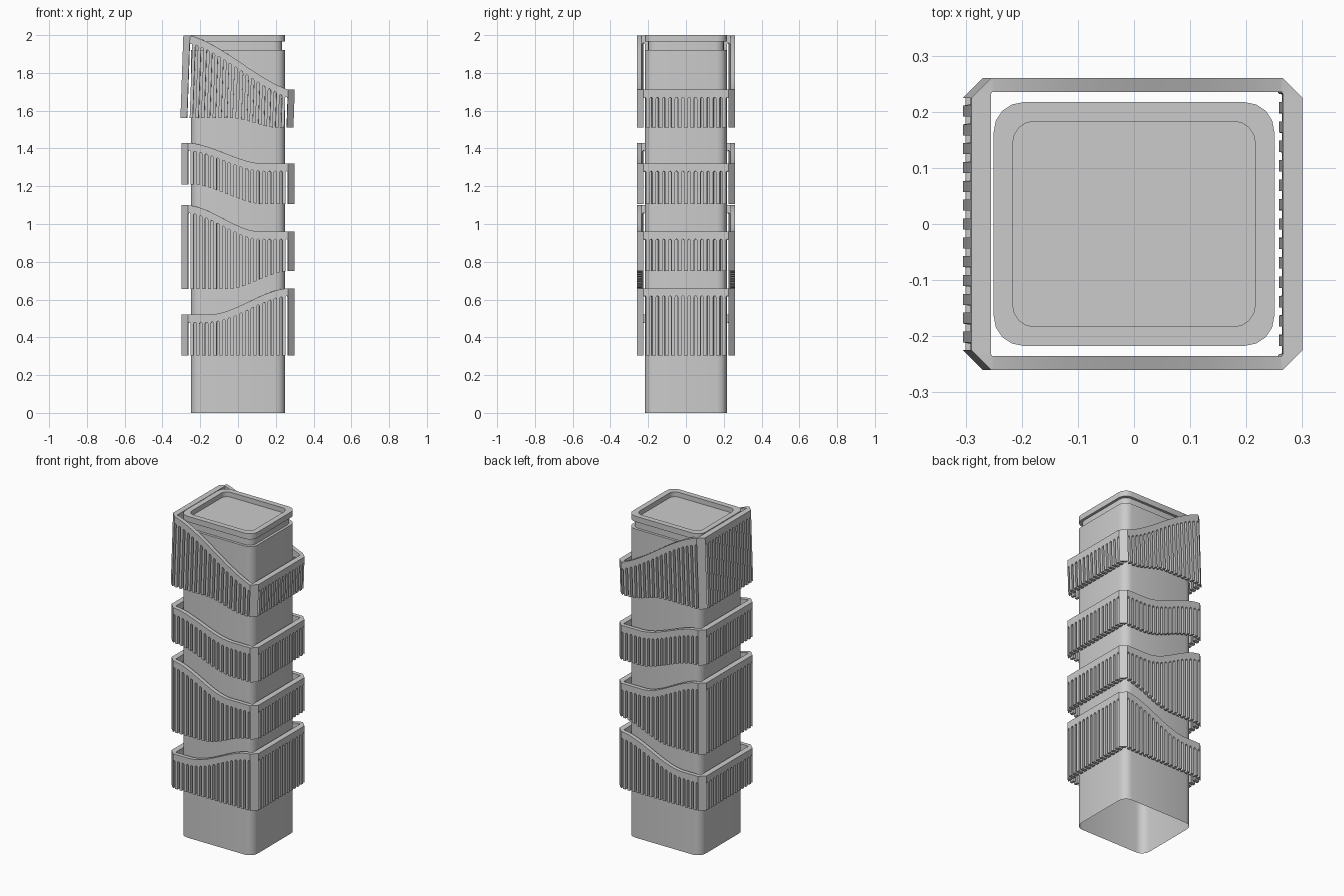
import bpy, bmesh, math

if "Cube" in bpy.data.objects:
    bpy.data.objects.remove(bpy.data.objects["Cube"])


def finish(bm, name):
    bmesh.ops.remove_doubles(bm, verts=bm.verts, dist=1e-5)
    bmesh.ops.recalc_face_normals(bm, faces=bm.faces)
    me = bpy.data.meshes.new(name)
    bm.to_mesh(me)
    bm.free()
    ob = bpy.data.objects.new(name, me)
    bpy.context.collection.objects.link(ob)
    bpy.ops.object.select_all(action='DESELECT')
    ob.select_set(True)
    bpy.context.view_layer.objects.active = ob
    bpy.ops.object.shade_smooth_by_angle(angle=math.radians(28))
    return ob


def rounded_rect(hx, hy, r, seg=4):
    pts = []
    for k, (sx, sy) in enumerate([(1, 1), (-1, 1), (-1, -1), (1, -1)]):
        for i in range(seg + 1):
            a = (k + i / seg) * math.pi / 2
            pts.append((sx * (hx - r) + r * math.cos(a), sy * (hy - r) + r * math.sin(a)))
    return pts


# Tower core: stacked rounded sections, roof groove, sunken roof, open base
bm = bmesh.new()
rows = []
for inset, z in [(0, 0), (0, 1.92), (.016, 1.92), (.016, 1.965), (0, 1.965),
                 (0, 2), (.034, 2), (.034, 1.97)]:
    pts = rounded_rect(.25 - inset, .217 - inset, .052 - inset * .4)
    rows.append([bm.verts.new((x, y, z)) for x, y in pts])
for a, b in zip(rows, rows[1:]):
    for i in range(len(a)):
        j = (i + 1) % len(a)
        bm.faces.new((a[i], a[j], b[j], b[i]))
bm.faces.new(rows[-1])
finish(bm, "tower_core")


def ease(x0, z0, x1, z1, smooth=1.0):
    """Height curve along x, level outside x0..x1."""
    def f(x):
        t = min(1, max(0, (x - x0) / (x1 - x0)))
        s = t * t * (3 - 2 * t)
        return z0 + (z1 - z0) * (smooth * s + (1 - smooth) * t)
    return f


BAND, SLOT, ARCH = .04, .014, .006


def side_stations(n):
    """Fractions along one face: (t, arch rise, is the next cell a leg)."""
    def make(length):
        bar = (length - n * SLOT) / (n - 1)
        out, p = [], 0
        for i in range(n):
            for f, rise in [(0, 0), (.25, .8), (.5, 1), (.75, .8)]:
                out.append(((p + f * SLOT) / length, rise * ARCH, False))
            p += SLOT + bar
            out.append(((p - bar) / length, 0, True))
        return out
    return make


def louvre_ring(name, top, bottom, lean=0.0, pivot=0.0):
    faces = [((-.265, -.26), (.265, -.26), (-.263, -.235), (.263, -.235), 18),
             ((.30, -.225), (.30, .225), (.265, -.232), (.265, .232), 14),
             ((.265, .26), (-.265, .26), (.263, .235), (-.263, .235), 18),
             ((-.30, .225), (-.30, -.225), (-.265, .232), (-.265, -.232), 14)]
    st = []
    for o0, o1, i0, i1, n in faces:
        for t, rise, leg in side_stations(n)(math.dist(o0, o1)):
            o = [a + (b - a) * t for a, b in zip(o0, o1)]
            i = [a + (b - a) * t for a, b in zip(i0, i1)]
            cx = max(-.265, min(.265, o[0]))
            st.append((o, i, top(cx), top(cx) - BAND - ARCH, rise, bottom(cx), leg))
    bm = bmesh.new()

    def quad(*pts):
        bm.faces.new([bm.verts.new((p[0] + lean * (z - pivot), p[1], z)) for p, z in pts])

    for k, (o, i, t, s, r, b, leg) in enumerate(st):
        O, I, T, S, R, B, _ = st[(k + 1) % len(st)]
        # Top band over every cell
        quad((o, s + r), (O, S + R), (O, T), (o, t))
        quad((i, s + r), (i, t), (I, T), (I, S + R))
        quad((o, t), (O, T), (I, T), (i, t))
        if not leg:
            # Arched slot head
            quad((o, s + r), (i, s + r), (I, S + R), (O, S + R))
            continue
        # Hanging fin or corner post
        quad((o, b), (O, B), (O, S), (o, s))
        quad((i, b), (i, s), (I, S), (I, B))
        quad((o, b), (i, b), (I, B), (O, B))
        quad((o, b), (o, s), (i, s), (i, b))
        quad((O, B), (I, B), (I, S), (O, S))
    return finish(bm, name)


# Four wavy louvred rings, bottom to top
louvre_ring("louvre_ring_1", ease(-.16, .52, .28, .66), ease(-.2, .305, .2, .305))
louvre_ring("louvre_ring_2", ease(-.28, 1.10, .12, .96), ease(-.06, .655, .27, .75))
louvre_ring("louvre_ring_3", ease(-.28, 1.43, .14, 1.32), ease(-.25, 1.21, .14, 1.105))
louvre_ring("louvre_ring_4", ease(-.27, 2.0, .30, 1.70, .5), ease(-.03, 1.56, .22, 1.51),
            lean=.035, pivot=1.7)
